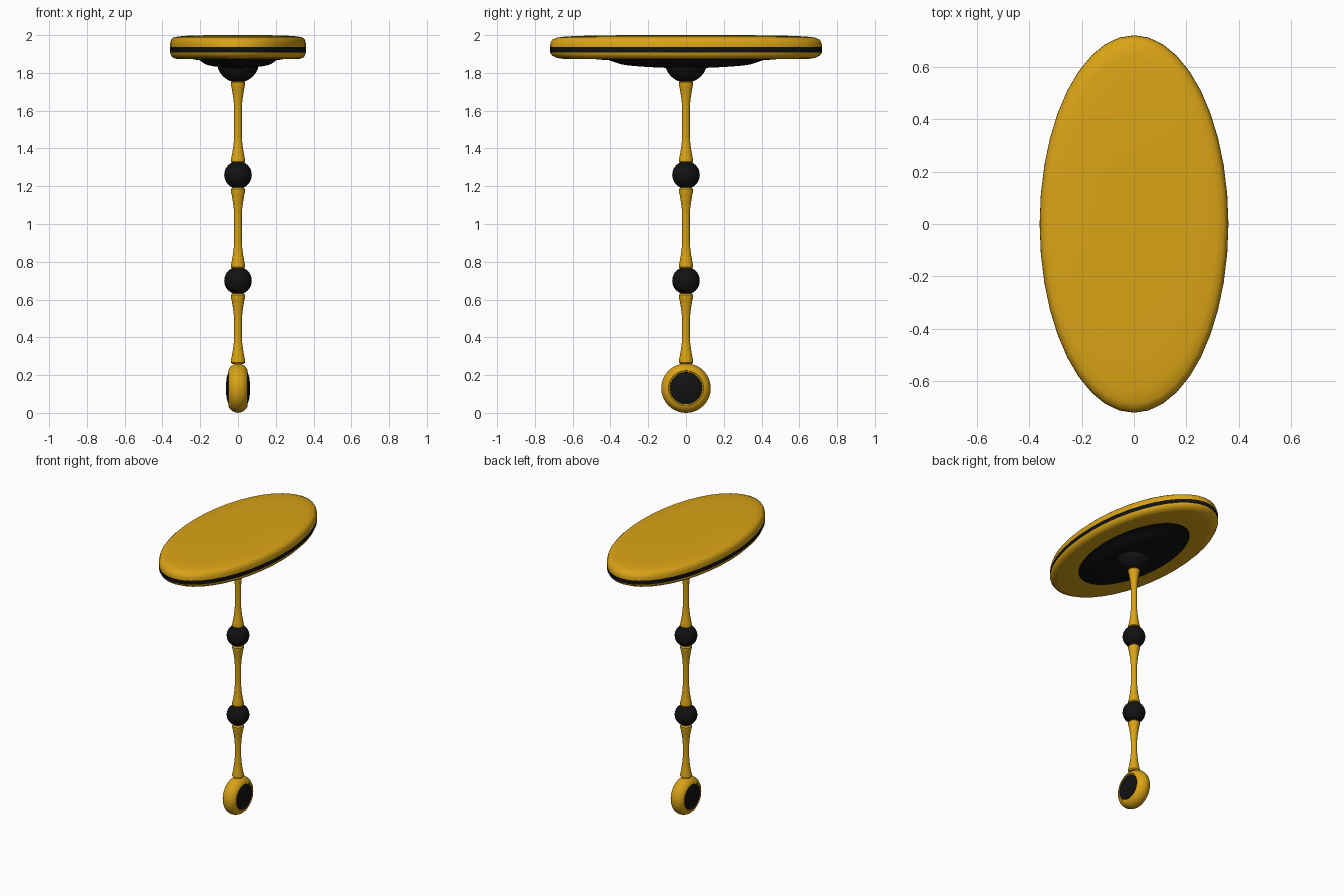
import bpy, bmesh, math
from mathutils import Matrix

if "Cube" in bpy.data.objects:
    bpy.data.objects.remove(bpy.data.objects["Cube"])


def material(name, rgb):
    m = bpy.data.materials.new(name)
    m.diffuse_color = (*rgb, 1)
    m.use_nodes = True
    m.node_tree.nodes["Principled BSDF"].inputs["Base Color"].default_value = m.diffuse_color
    return m


GOLD = material("golden yellow", (0.70, 0.37, 0.008))
BLACK = material("matte black", (0.006, 0.006, 0.006))


def lathe(name, profile, mats, segs=40, scale=(1, 1), z=0, axis_x=False, rule=None):
    """Spin (radius, height) points round z; rule(i) gives the material of strip i."""
    bm = bmesh.new()
    rings = []
    for r, h in profile:
        if r < 1e-6:
            rings.append([bm.verts.new((0, 0, h))] * segs)
        else:
            rings.append([bm.verts.new((r * scale[0] * math.sin(math.tau * k / segs),
                                        r * scale[1] * math.cos(math.tau * k / segs), h))
                          for k in range(segs)])
    for i in range(len(rings) - 1):
        a, b = rings[i], rings[i + 1]
        for k in range(segs):
            n = (k + 1) % segs
            quad = list(dict.fromkeys((a[k], a[n], b[n], b[k])))
            bm.faces.new(quad).material_index = rule(i) if rule else 0
    bmesh.ops.recalc_face_normals(bm, faces=bm.faces)
    if axis_x:
        bm.transform(Matrix.Rotation(math.pi / 2, 4, 'Y'))
    bm.transform(Matrix.Translation((0, 0, z)))
    mesh = bpy.data.meshes.new(name)
    bm.to_mesh(mesh)
    bm.free()
    for m in mats:
        mesh.materials.append(m)
    ob = bpy.data.objects.new(name, mesh)
    bpy.context.collection.objects.link(ob)
    bpy.ops.object.select_all(action='DESELECT')
    bpy.context.view_layer.objects.active = ob
    ob.select_set(True)
    bpy.ops.object.shade_smooth_by_angle(angle=math.radians(40))
    return ob


def ball(name, r, z):
    pts = [(r * math.sin(math.pi * i / 16), -r * math.cos(math.pi * i / 16)) for i in range(17)]
    pts[0], pts[-1] = (0, -r), (0, r)
    return lathe(name, pts, [BLACK], 32, z=z)


# Oval top with a black stripe round the rim
top = [(0, 1.873), (0.65, 1.873), (0.90, 1.874), (0.95, 1.879), (0.985, 1.892), (1, 1.908),
       (1, 1.936), (0.998, 1.955), (0.985, 1.975), (0.95, 1.987), (0.88, 1.993),
       (0.70, 1.998), (0.40, 2.0), (0, 2.0)]
lathe("oval_top", top, [GOLD, BLACK], 40, (0.36, 0.72), rule=lambda i: int(i == 5))

# Shallow black oval dish below the top
dish = [(0, 1.824), (0.2, 1.828), (0.34, 1.834), (0.42, 1.839), (0.48, 1.846), (0.53, 1.858),
        (0.57, 1.868), (0.66, 1.871), (0.665, 1.88), (0, 1.88)]
lathe("underside_dish", dish, [BLACK], 40, (0.36, 0.72))

# Ball joints
ball("top_joint", 0.112, 1.861)
ball("upper_joint", 0.073, 1.26)
ball("lower_joint", 0.073, 0.70)


# Rods flaring at both ends
def rod(name, z0, z1):
    flare = [(0, 0), (0.031, 0), (0.038, 0.008), (0.038, 0.016), (0.033, 0.04),
             (0.027, 0.075), (0.0225, 0.11), (0.020, 0.15)]
    half = (z1 - z0) / 2
    low = [(r, h - half) for r, h in flare]
    lathe(name, low + [(r, -h) for r, h in reversed(low)], [GOLD], 24, z=(z0 + z1) / 2)


rod("upper_rod", 1.322, 1.757)
rod("middle_rod", 0.764, 1.192)
rod("lower_rod", 0.26, 0.631)

# Rounded wheel with domed black hubs on both sides
side = [(0.0, 0.064), (0.03, 0.063), (0.06, 0.059), (0.084, 0.051), (0.085, 0.047),
        (0.091, 0.047), (0.093, 0.051), (0.102, 0.048), (0.113, 0.040), (0.122, 0.029),
        (0.128, 0.015)]
wheel = [(r, -h) for r, h in side] + [(0.131, 0)] + list(reversed(side))
count = len(wheel) - 1
lathe("wheel", wheel, [GOLD, BLACK], 40, z=0.131, axis_x=True,
      rule=lambda i: int(min(i, count - 1 - i) < 4))
